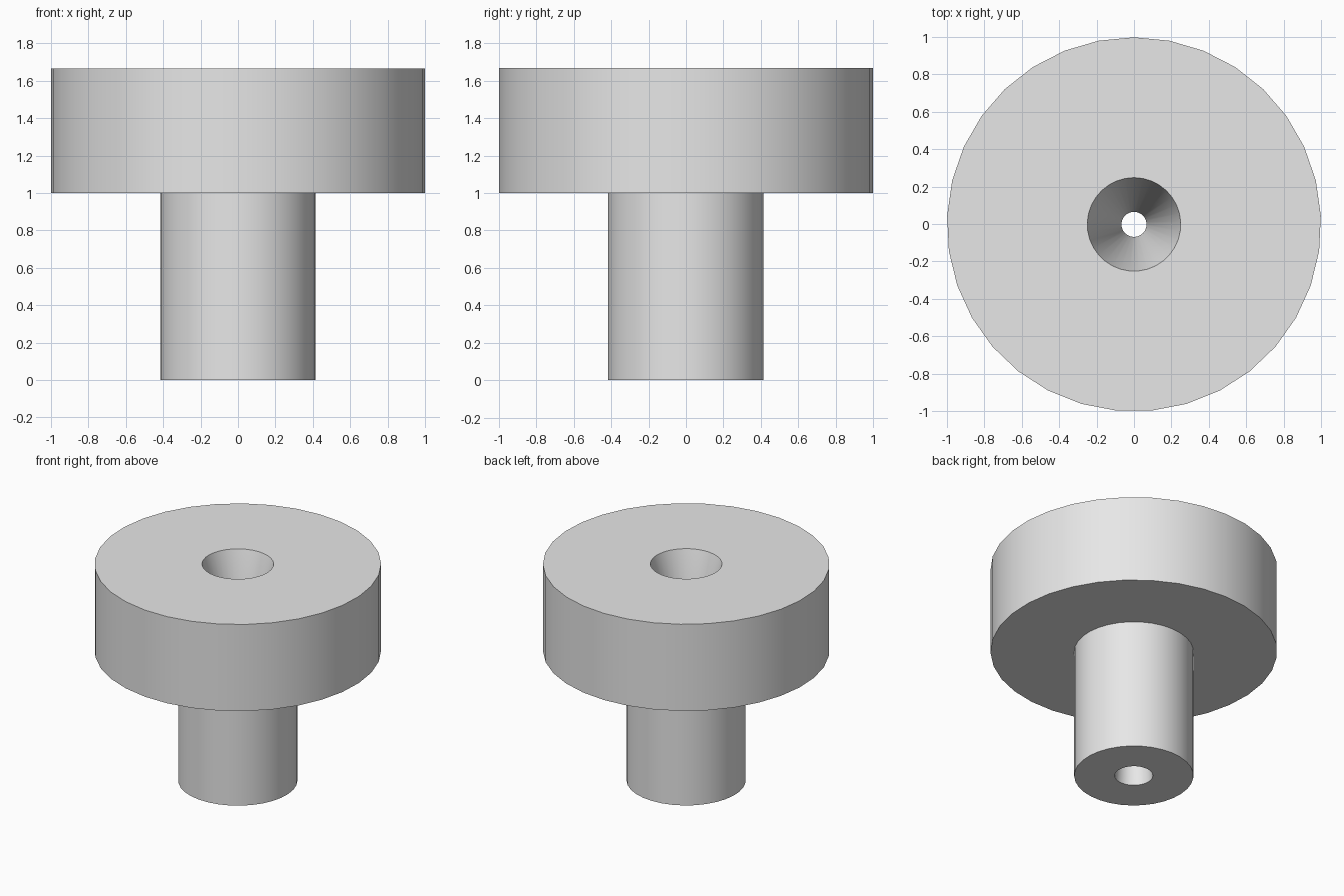
import bpy
import bmesh
from math import tau
from mathutils import Vector

cube = bpy.data.objects.get("Cube")
if cube:
    bpy.data.objects.remove(cube, do_unlink=True)

SIDES = 33
HEAD_RADIUS, STEM_RADIUS = 1.0, 0.416
HEAD_BASE, TOP = 1.0, 1.667
MOUTH, THROAT, OUTLET = 0.25, 0.067, 0.133   # bore radii, top to bottom

grey = bpy.data.materials.new("light grey")
grey.use_nodes = True
colour = (0.8, 0.8, 0.8, 1.0)
grey.diffuse_color = colour
grey.node_tree.nodes["Principled BSDF"].inputs["Base Color"].default_value = colour


def lathe(name, profile, centre_y=0.0):
    """Revolve a closed (radius, height) profile about the z axis."""
    bm = bmesh.new()
    verts = [bm.verts.new((0, r, z)) for r, z in profile]
    edges = [bm.edges.new((a, b)) for a, b in zip(verts, verts[1:] + verts[:1])]
    bmesh.ops.spin(bm, geom=verts + edges, cent=(0, 0, 0), axis=(0, 0, 1),
                   angle=tau, steps=SIDES)
    bmesh.ops.remove_doubles(bm, verts=bm.verts, dist=0.0005)
    bmesh.ops.translate(bm, verts=bm.verts, vec=Vector((0, centre_y, 0)))
    bmesh.ops.recalc_face_normals(bm, faces=bm.faces)
    mesh = bpy.data.meshes.new(name)
    bm.to_mesh(mesh)
    bm.free()
    mesh.materials.append(grey)
    obj = bpy.data.objects.new(name, mesh)
    bpy.context.collection.objects.link(obj)
    bpy.ops.object.select_all(action="DESELECT")
    obj.select_set(True)
    bpy.context.view_layer.objects.active = obj
    bpy.ops.object.shade_smooth_by_angle(angle=0.52)
    return obj


# Wide round head on a narrower stem, with a flared bore right through
lathe("flanged_nozzle", [
    (OUTLET, 0), (STEM_RADIUS, 0), (STEM_RADIUS, HEAD_BASE),
    (HEAD_RADIUS, HEAD_BASE), (HEAD_RADIUS, TOP),
    (MOUTH, TOP), (THROAT, HEAD_BASE),
], centre_y=-0.002)
